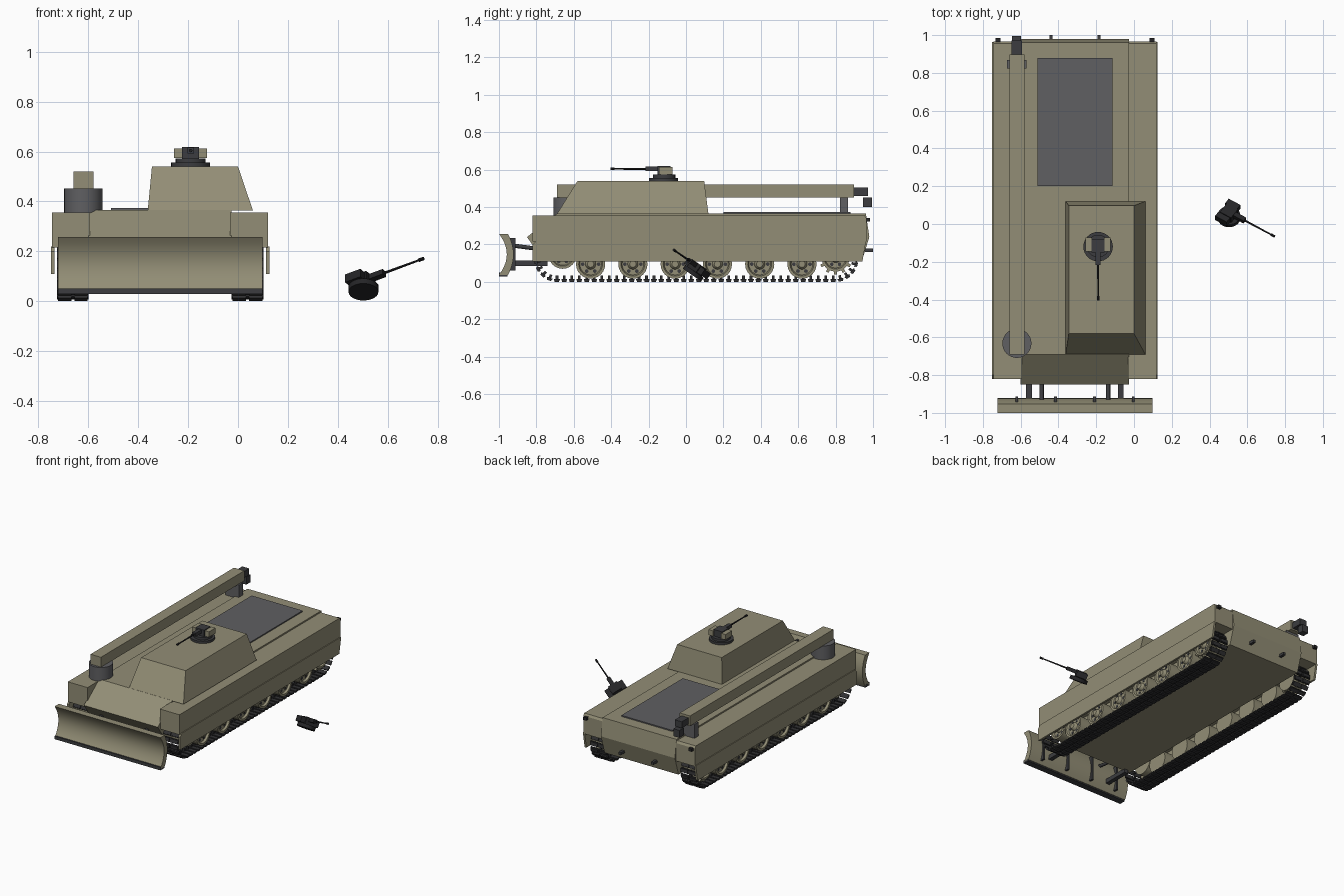
import bpy, bmesh, math
from mathutils import Matrix, Vector

if "Cube" in bpy.data.objects:
    bpy.data.objects.remove(bpy.data.objects["Cube"])

CX = -0.3125  # centre line of the vehicle


def material(name, rgb):
    m = bpy.data.materials.new(name)
    m.diffuse_color = (*rgb, 1)
    m.use_nodes = True
    m.node_tree.nodes["Principled BSDF"].inputs["Base Color"].default_value = m.diffuse_color
    return m


OLIVE = material("olive_paint", (0.29, 0.27, 0.18))
GREY = material("grey_metal", (0.115, 0.115, 0.122))
DARK = material("dark_metal", (0.045, 0.046, 0.05))
BLACK = material("black_metal", (0.018, 0.018, 0.02))
TRACK = material("track_rubber", (0.03, 0.03, 0.032))
smooth = []


def finish(name, bm, mat, matrix=None, soft=False):
    bmesh.ops.recalc_face_normals(bm, faces=bm.faces)
    if matrix:
        bm.transform(matrix)
    me = bpy.data.meshes.new(name)
    bm.to_mesh(me)
    bm.free()
    me.materials.append(mat)
    ob = bpy.data.objects.new(name, me)
    bpy.context.collection.objects.link(ob)
    if soft:
        smooth.append(ob)
    return ob


def add_box(bm, lo, hi, matrix=None):
    lo, hi = Vector(lo), Vector(hi)
    m = Matrix.Translation((lo + hi) / 2) @ Matrix.Diagonal((*(hi - lo), 1))
    bmesh.ops.create_cube(bm, size=1, matrix=(matrix or Matrix()) @ m)


def add_cyl(bm, a, b, r, r2=None, seg=24):
    a, b = Vector(a), Vector(b)
    d = b - a
    m = Matrix.Translation((a + b) / 2) @ d.to_track_quat('Z', 'Y').to_matrix().to_4x4()
    bmesh.ops.create_cone(bm, cap_ends=True, segments=seg, radius1=r,
                          radius2=r if r2 is None else r2, depth=d.length, matrix=m)


def box(name, lo, hi, mat, matrix=None):
    bm = bmesh.new()
    add_box(bm, lo, hi)
    return finish(name, bm, mat, matrix)


def cyl(name, a, b, r, mat, matrix=None, seg=24, r2=None):
    bm = bmesh.new()
    add_cyl(bm, a, b, r, r2, seg)
    return finish(name, bm, mat, matrix, True)


def prism(name, yz, x0, x1, mat, soft=False):
    bm = bmesh.new()
    f = bm.faces.new([bm.verts.new((x0, y, z)) for y, z in yz])
    g = bmesh.ops.extrude_face_region(bm, geom=[f])["geom"]
    bmesh.ops.translate(bm, vec=(x1 - x0, 0, 0),
                        verts=[v for v in g if isinstance(v, bmesh.types.BMVert)])
    return finish(name, bm, mat, soft=soft)


# Hull with sloped nose and tail
prism("hull", [(-0.69, 0.365), (-0.85, 0.24), (-0.76, 0.11), (0.94, 0.11),
               (0.98, 0.24), (0.962, 0.365)], -0.60, -0.027, OLIVE)
box("engine_deck", (-0.51, 0.20, 0.36), (-0.115, 0.88, 0.373), GREY)

# Turret: tapered block
bm = bmesh.new()
rings = [[bm.verts.new((x, y, z)) for x, y in ((x0, y0), (x1, y0), (x1, y1), (x0, y1))]
         for x0, x1, y0, y1, z in ((-0.362, 0.06, -0.69, 0.12, 0.363),
                                   (-0.345, 0.0, -0.58, 0.097, 0.54))]
bm.faces.new(rings[0])
bm.faces.new(rings[1])
for i in range(4):
    j = (i + 1) % 4
    bm.faces.new((rings[0][i], rings[0][j], rings[1][j], rings[1][i]))
finish("turret", bm, OLIVE)


def wheel(name, x, s, y, z, r):
    """Dished wheel with hub, bolts and dark lightening holes; s is the outward side."""
    bm = bmesh.new()
    prof = [(-0.09, 0.0), (-0.09, r), (0, r), (0, r * 0.82), (-0.014, r * 0.74),
            (-0.014, r * 0.36), (0.0, r * 0.3), (0.006, r * 0.22), (0.006, 0.0)]
    vs = [bm.verts.new((x + s * a, y, z + b)) for a, b in prof]
    es = [bm.edges.new(p) for p in zip(vs, vs[1:])]
    bmesh.ops.spin(bm, geom=vs + es, cent=(x, y, z), axis=(1, 0, 0),
                   angle=2 * math.pi, steps=24, use_merge=True)
    bmesh.ops.remove_doubles(bm, verts=bm.verts, dist=1e-5)
    finish(name, bm, OLIVE, soft=True)
    holes = bmesh.new()
    for i in range(6):
        a = i * math.pi / 3
        p = Vector((x - s * 0.016, y + math.cos(a) * r * 0.55, z + math.sin(a) * r * 0.55))
        add_cyl(holes, p, p + Vector((s * 0.004, 0, 0)), r * 0.13, seg=10)
    finish(name + "_holes", holes, DARK)


# Track path: two half circles joined by straight runs
YF, YR, ZC, RT = -0.69, 0.80, 0.121, 0.11


def track_point(d):
    run, arc = YR - YF, math.pi * RT
    d %= 2 * (run + arc)
    if d < run:
        return YF + d, ZC - RT, 0.0
    d -= run
    if d < arc:
        a = d / RT
        return YR + RT * math.sin(a), ZC - RT * math.cos(a), a
    d -= arc
    if d < run:
        return YR - d, ZC + RT, math.pi
    a = math.pi + (d - run) / RT
    return YF + RT * math.sin(a), ZC - RT * math.cos(a), a


# Running gear, sponsons and skirts on both sides
total, count = 2 * (YR - YF + math.pi * RT), 92
for s, side in ((-1, "left"), (1, "right")):
    def X(a):
        return CX + s * a

    def span(a, b):
        return min(X(a), X(b)), max(X(a), X(b))

    x0, x1 = span(0.28, 0.4325)
    prism(side + "_sponson", [(-0.82, 0.215), (-0.82, 0.355), (0.955, 0.355),
                              (0.965, 0.34), (0.965, 0.215)], x0, x1, OLIVE)
    x0, x1 = span(0.424, 0.438)
    prism(side + "_skirt", [(-0.82, 0.11), (-0.82, 0.2), (-0.80, 0.22), (0.963, 0.22),
                            (0.943, 0.11)], x0, x1, OLIVE)
    bm = bmesh.new()
    for i in range(count):
        y, z, a = track_point(i * total / count)
        m = Matrix.Translation((X(0.35), y, z)) @ Matrix.Rotation(a, 4, 'X')
        add_box(bm, (-0.064, -0.015, -0.004), (0.064, 0.015, 0.004), m)
        for c in (-0.033, 0.033):  # twin rubber pads
            add_box(bm, (c - 0.027, -0.012, -0.011), (c + 0.027, 0.012, -0.002), m)
        add_box(bm, (-0.006, -0.007, 0), (0.006, 0.007, 0.022), m)
    finish(side + "_track", bm, TRACK)
    for i in range(6):
        wheel(f"{side}_road_wheel_{i + 1}", X(0.403), s, -0.51 + 0.226 * i, 0.095, 0.078)
    wheel(side + "_idler", X(0.403), s, -0.66, 0.145, 0.075)
    wheel(side + "_sprocket", X(0.403), s, 0.80, 0.13, 0.075)
    bm = bmesh.new()
    for i in range(12):  # sprocket teeth
        m = Matrix.Translation((X(0.37), 0.80, 0.13)) @ Matrix.Rotation(i * math.pi / 6, 4, 'X')
        add_box(bm, (-0.025, -0.008, 0.06), (0.025, 0.008, 0.09), m)
    finish(side + "_sprocket_teeth", bm, OLIVE)
    # Blade arms and rams
    x0, x1 = span(0.228, 0.258)
    box(side + "_blade_arm", (x0, -0.93, 0.085), (x1, -0.74, 0.115), DARK)
    cyl(side + "_blade_ram", (X(0.176), -0.93, 0.195), (X(0.176), -0.78, 0.175), 0.011, DARK, seg=12)
    # Rear lamp and tow hook
    x0, x1 = span(0.395, 0.42)
    box(side + "_rear_lamp", (x0, 0.96, 0.322), (x1, 0.985, 0.342), BLACK)
    x0, x1 = span(0.118, 0.136)
    box(side + "_tow_hook", (x0, 0.945, 0.16), (x1, 1.0, 0.178), DARK)

# Dozer blade: concave curve, cutting edge and back ribs
ts = [-1 + i / 5 for i in range(11)]
front = [(-0.958 - 0.042 * t * t, 0.147 + 0.11 * t) for t in ts]
back = [(-0.922 - 0.03 * t * t, 0.147 + 0.11 * t) for t in reversed(ts)]
prism("dozer_blade", front + back, -0.722, 0.098, OLIVE, True)
box("cutting_edge", (-0.722, -1.0, 0.028), (0.098, -0.955, 0.05), DARK)
for i in range(4):
    x = CX - 0.309 + 0.206 * i
    box(f"blade_rib_{i + 1}", (x - 0.007, -0.95, 0.06), (x + 0.007, -0.912, 0.235), DARK)

# Crane on the left sponson
cyl("crane_base", (-0.62, -0.632, 0.35), (-0.62, -0.632, 0.452), 0.077, GREY, seg=32)
box("crane_boom", (-0.66, -0.69, 0.45), (-0.58, 0.898, 0.521), OLIVE)
box("boom_tip", (-0.648, 0.89, 0.46), (-0.594, 0.972, 0.505), DARK)
box("hook_block", (-0.645, 0.946, 0.40), (-0.598, 0.994, 0.452), DARK)
box("boom_rest", (-0.672, 0.823, 0.35), (-0.57, 0.867, 0.452), GREY)


def gun(name, m, body, side_mat):
    """Swivelling gun mount firing along local -y."""
    cyl(name + "_ring", (0, 0, 0), (0, 0, 0.024), 0.06, body, m)
    box(name + "_housing", (-0.034, -0.035, 0.02), (0.034, 0.035, 0.07), body, m)
    for s in (-1, 1):
        a, b = sorted((s * 0.032, s * 0.066))
        box(f"{name}_ammo_box_{'left' if s < 0 else 'right'}", (a, -0.028, 0.026),
            (b, 0.045, 0.064), side_mat, m)
    box(name + "_receiver", (-0.013, -0.10, 0.043), (0.013, -0.03, 0.067), body, m)
    cyl(name + "_barrel", (0, -0.09, 0.055), (0, -0.27, 0.055), 0.0055, BLACK, m, 10, 0.004)
    cyl(name + "_muzzle", (0, -0.265, 0.055), (0, -0.288, 0.055), 0.007, BLACK, m, 10)


# Turret gun, and a second gun lying apart at an angle
cyl("gun_pedestal", (-0.19, -0.12, 0.535), (-0.19, -0.12, 0.556), 0.078, DARK, seg=32)
gun("turret_gun", Matrix.Translation((-0.19, -0.117, 0.549)), DARK, OLIVE)
fwd = Vector((0.84, -0.45, 0.31)).normalized()
right = fwd.cross(Vector((0, 0.57, 0.82))).normalized()
up = right.cross(fwd)
pose = Matrix((right, -fwd, up)).transposed()
if pose.determinant() < 0:
    pose = Matrix((-right, -fwd, up)).transposed()
gun("spare_gun", Matrix.Translation((0.503, 0.032, 0.037)) @ pose.to_4x4(), BLACK, BLACK)

# Smooth round parts, keep hard edges
bpy.ops.object.select_all(action='DESELECT')
for ob in smooth:
    ob.select_set(True)
bpy.context.view_layer.objects.active = smooth[0]
bpy.ops.object.shade_smooth_by_angle(angle=math.radians(35))
